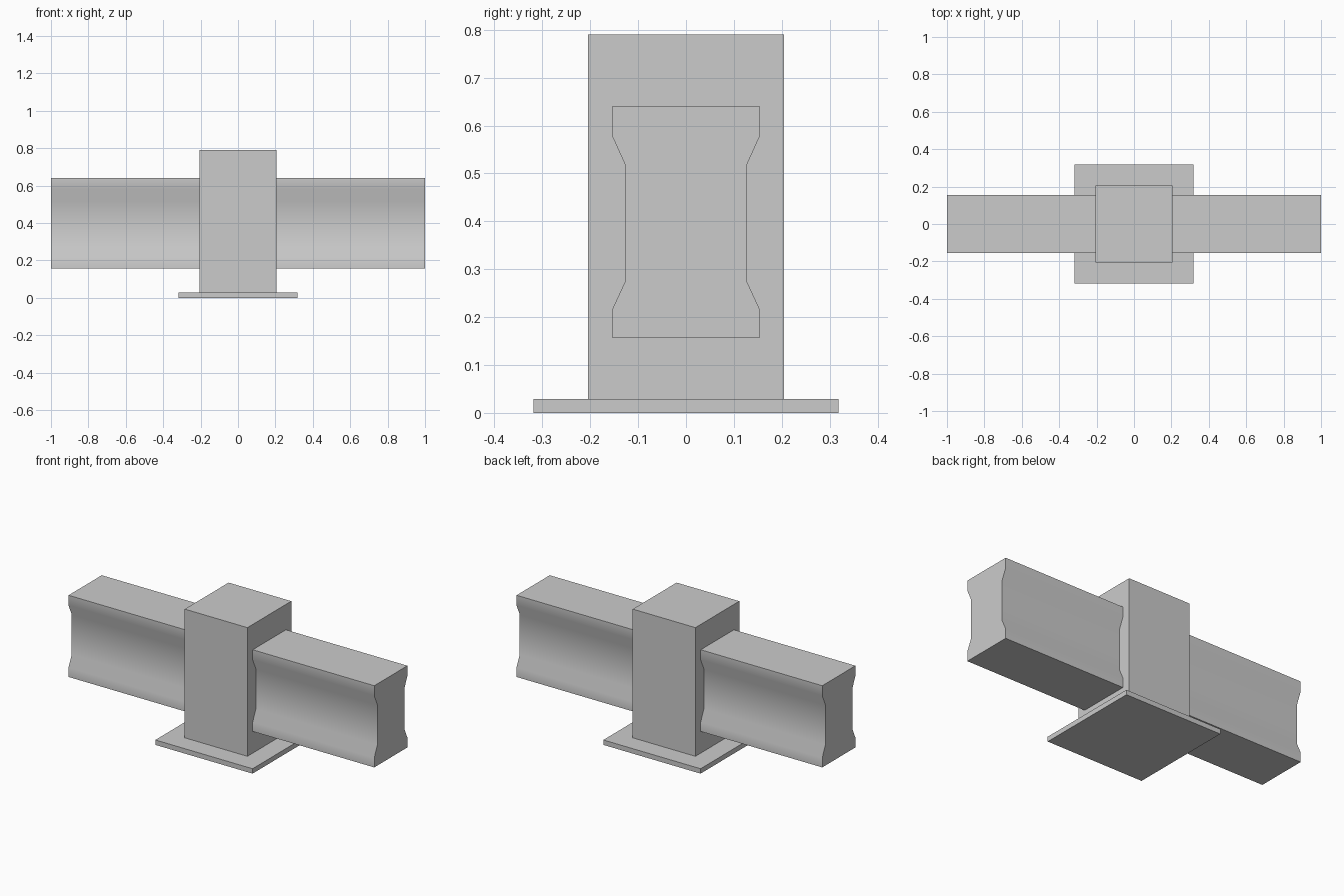
import bpy, bmesh, math

if "Cube" in bpy.data.objects:
    bpy.data.objects.remove(bpy.data.objects["Cube"])


def box(name, half, z0, z1):
    bpy.ops.mesh.primitive_cube_add(size=1, location=(0, 0, (z0 + z1) / 2))
    ob = bpy.context.object
    ob.name = name
    ob.scale = (2 * half, 2 * half, z1 - z0)
    bpy.ops.object.transform_apply(location=False, rotation=False, scale=True)
    return ob


# Base plate and square post
box("base_plate", 0.318, 0.0, 0.029)
box("post", 0.205, 0.029, 0.79)

# Waisted rail running through the post: right half of the profile, mirrored in y
half = [(0.155, 0.157), (0.155, 0.214), (0.126, 0.277),
        (0.126, 0.516), (0.155, 0.58), (0.155, 0.64)]
profile = half + [(-y, z) for y, z in reversed(half)]

bm = bmesh.new()
face = bm.faces.new([bm.verts.new((-1, y, z)) for y, z in profile])
ext = bmesh.ops.extrude_face_region(bm, geom=[face], use_keep_orig=True)
bmesh.ops.translate(bm, vec=(2, 0, 0),
                    verts=[v for v in ext["geom"] if isinstance(v, bmesh.types.BMVert)])
bmesh.ops.recalc_face_normals(bm, faces=bm.faces)
mesh = bpy.data.meshes.new("rail")
bm.to_mesh(mesh)
bm.free()
rail = bpy.data.objects.new("rail", mesh)
bpy.context.collection.objects.link(rail)

# Soft shading on the waist, sharp outer edges
bpy.ops.object.select_all(action='DESELECT')
rail.select_set(True)
bpy.context.view_layer.objects.active = rail
bpy.ops.object.shade_smooth_by_angle(angle=math.radians(30))
